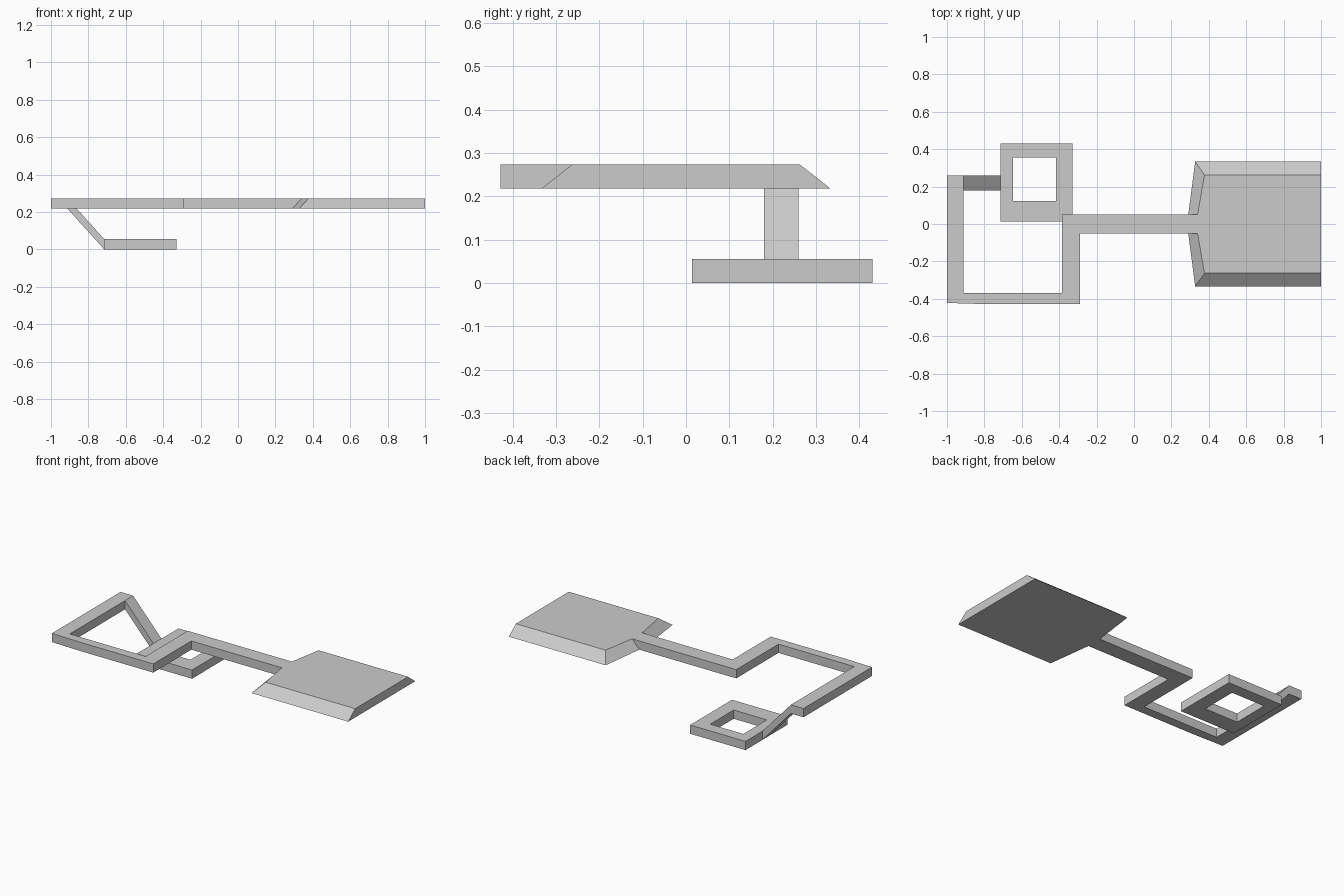
import bpy, bmesh

if "Cube" in bpy.data.objects:
    bpy.data.objects.remove(bpy.data.objects["Cube"])


def make_object(name, bm):
    bmesh.ops.recalc_face_normals(bm, faces=bm.faces)
    mesh = bpy.data.meshes.new(name)
    bm.to_mesh(mesh)
    bm.free()
    obj = bpy.data.objects.new(name, mesh)
    bpy.context.collection.objects.link(obj)
    return obj


def loft(name, ring_a, ring_b, caps=True, skip=()):
    """Join two matching outlines; skip lists hidden side faces."""
    bm = bmesh.new()
    a = [bm.verts.new(p) for p in ring_a]
    b = [bm.verts.new(p) for p in ring_b]
    n = len(a)
    for i in range(n):
        if i not in skip:
            j = (i + 1) % n
            bm.faces.new((a[i], a[j], b[j], b[i]))
    if caps:
        bm.faces.new(a[::-1])
        bm.faces.new(b)
    return make_object(name, bm)


def at_z(points, z):
    return [(x, y, z) for x, y in points]


def rect(x0, x1, y0, y1):
    return [(x0, y0), (x1, y0), (x1, y1), (x0, y1)]


THICK = 0.055
LOW, HIGH = 0.218, 0.273

# Bent shank: cranked bar, its slanted end meets the blade
def shank(end_x):
    return [(end_x, -0.05), (end_x, 0.05), (-0.385, 0.05), (-0.385, -0.37),
            (-0.912, -0.37), (-0.912, 0.26), (-1.0, 0.26), (-1.0, -0.422),
            (-0.8, -0.428), (-0.29, -0.428), (-0.29, -0.05)]

loft("bent_shank", at_z(shank(0.29), LOW), at_z(shank(0.34), HIGH), skip=(0,))

# Blade: flat plate with bevelled sides and back edge
def blade(corner_x, neck_x, half):
    return [(corner_x, half), (neck_x, 0.05), (neck_x, -0.05),
            (corner_x, -half), (1.0, -half), (1.0, half)]

loft("blade", at_z(blade(0.327, 0.29, 0.333), LOW),
     at_z(blade(0.377, 0.34, 0.263), HIGH), skip=(1,))

# Sloping strut from the shank down to the square frame
def strut_end(x, z):
    return [(x, 0.18, z), (x, 0.26, z), (x, 0.26, z + THICK), (x, 0.18, z + THICK)]

loft("sloping_strut", strut_end(-0.912, LOW), strut_end(-0.715, 0), caps=False)

# Square frame with an open middle
bm = bmesh.new()
outer, inner = rect(-0.715, -0.33, 0.014, 0.43), rect(-0.648, -0.417, 0.122, 0.355)
loops = [[bm.verts.new(p) for p in at_z(o, z)]
         for o, z in ((outer, 0), (outer, THICK), (inner, THICK), (inner, 0))]
for k in range(4):
    a, b = loops[k], loops[(k + 1) % 4]
    for i in range(4):
        j = (i + 1) % 4
        bm.faces.new((a[i], a[j], b[j], b[i]))
make_object("square_frame", bm)
